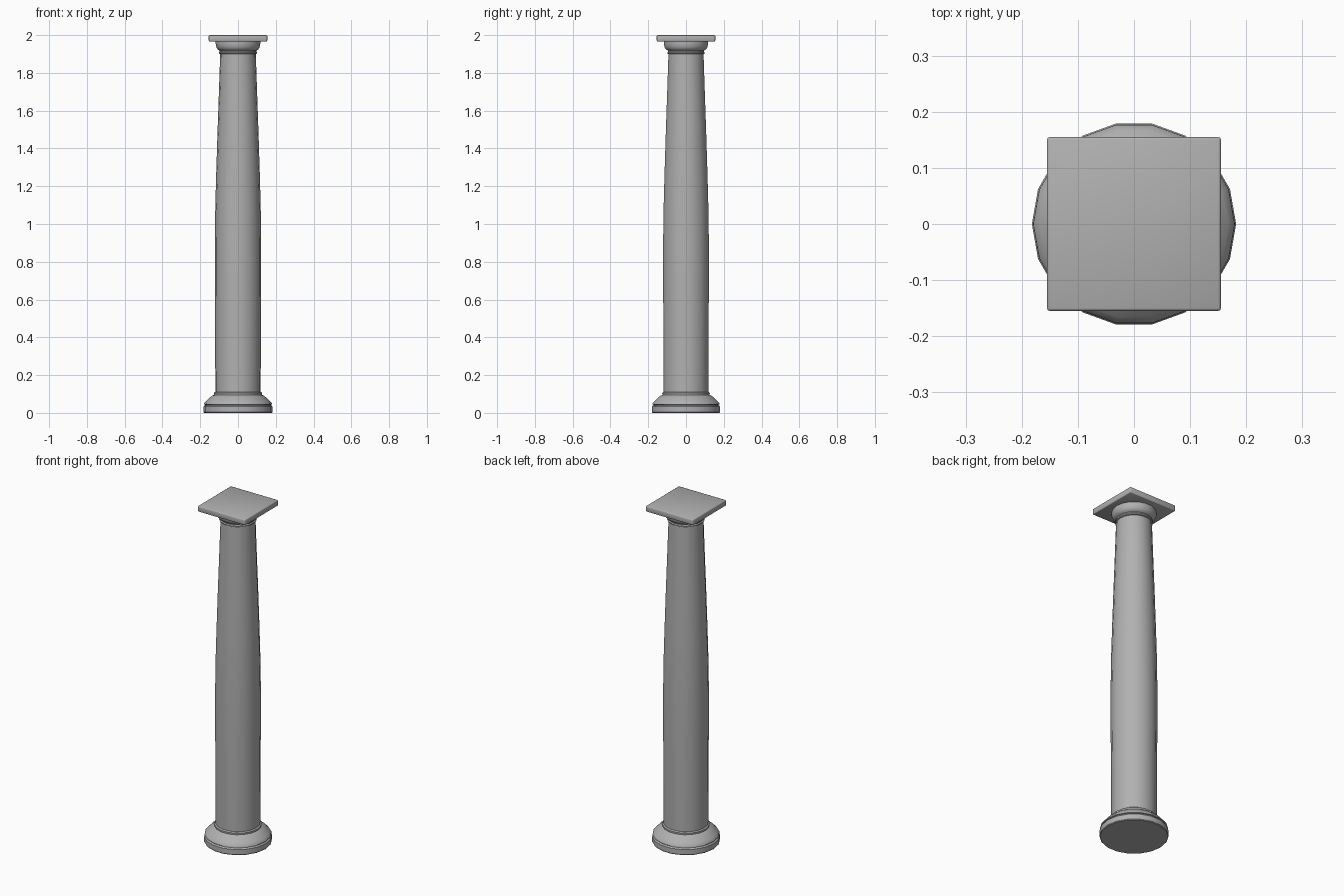
import bpy, bmesh, math

if "Cube" in bpy.data.objects:
    bpy.data.objects.remove(bpy.data.objects["Cube"])

SIDES = 18

# Mid-grey stone
stone = bpy.data.materials.new("stone")
stone.diffuse_color = (0.44, 0.44, 0.44, 1)
stone.use_nodes = True
stone.node_tree.nodes["Principled BSDF"].inputs["Base Color"].default_value = stone.diffuse_color


def lathe(name, profile):
    """Revolve (radius, z) points into a closed 18-sided solid."""
    bm = bmesh.new()
    rings = []
    for r, z in profile:
        rings.append([bm.verts.new((r * math.cos(a), r * math.sin(a), z))
                      for a in (2 * math.pi * i / SIDES for i in range(SIDES))])
    for lo, hi in zip(rings, rings[1:]):
        for i in range(SIDES):
            j = (i + 1) % SIDES
            bm.faces.new((lo[i], lo[j], hi[j], hi[i]))
    bm.faces.new(rings[0][::-1])
    bm.faces.new(rings[-1])
    me = bpy.data.meshes.new(name)
    bm.to_mesh(me)
    bm.free()
    ob = bpy.data.objects.new(name, me)
    bpy.context.collection.objects.link(ob)
    return ob


def finish(ob, degrees):
    ob.data.materials.append(stone)
    bpy.ops.object.select_all(action='DESELECT')
    ob.select_set(True)
    bpy.context.view_layer.objects.active = ob
    bpy.ops.object.shade_smooth_by_angle(angle=math.radians(degrees))


# Round base: plinth disc, groove, sloping moulding and small ring
base = lathe("base", [
    (0.179, 0.0), (0.182, 0.004), (0.182, 0.034), (0.179, 0.038), (0.174, 0.040),
    (0.174, 0.043), (0.180, 0.045), (0.179, 0.051), (0.168, 0.063), (0.153, 0.078),
    (0.137, 0.091), (0.127, 0.096), (0.128, 0.106), (0.121, 0.111)])

# Shaft with a slight swelling, tapering to the top
shaft = lathe("shaft", [
    (0.120, 0.105), (0.121, 0.40), (0.123, 0.68), (0.123, 0.90), (0.120, 1.10),
    (0.115, 1.28), (0.108, 1.50), (0.101, 1.70), (0.094, 1.91)])

# Capital: neck ring and flaring cushion
capital = lathe("capital", [
    (0.094, 1.899), (0.100, 1.902), (0.101, 1.908), (0.097, 1.913), (0.097, 1.918),
    (0.106, 1.923), (0.113, 1.932), (0.117, 1.944), (0.118, 1.956), (0.118, 1.970)])

# Square slab on top
bpy.ops.mesh.primitive_cube_add(size=1, location=(0, 0, 1.983))
slab = bpy.context.object
slab.name = "top_slab"
slab.scale = (0.31, 0.31, 0.034)
bpy.ops.object.transform_apply(location=False, rotation=False, scale=True)
bev = slab.modifiers.new("soft_edges", 'BEVEL')
bev.width = 0.005
bev.segments = 2

for part in (base, shaft, capital):
    finish(part, 35)
finish(slab, 95)
